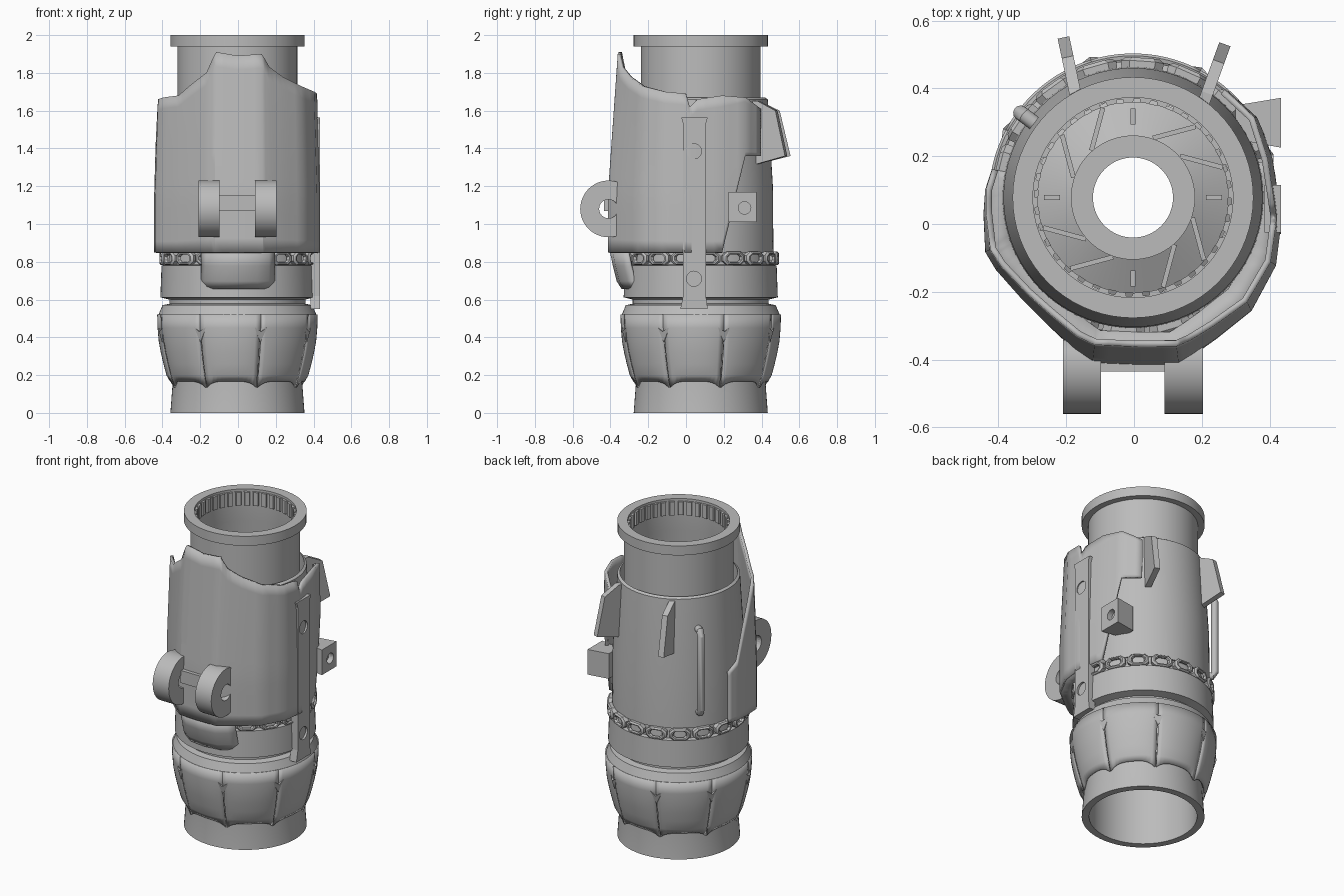
import bpy, bmesh, math
from math import sin, cos, pi, radians
from mathutils import Vector, Matrix

cube = bpy.data.objects.get("Cube")
if cube:
    bpy.data.objects.remove(cube, do_unlink=True)

CX, CY = -0.003, 0.078          # main axis
metal = bpy.data.materials.new("grey metal")
metal.use_nodes = True
GREY = (0.5, 0.5, 0.5, 1)
metal.diffuse_color = GREY
metal.node_tree.nodes["Principled BSDF"].inputs["Base Color"].default_value = GREY


def add(name, verts, faces, smooth=True):
    mesh = bpy.data.meshes.new(name)
    mesh.from_pydata([tuple(v) for v in verts], [], faces)
    bm = bmesh.new()
    bm.from_mesh(mesh)
    bmesh.ops.recalc_face_normals(bm, faces=bm.faces)
    bm.to_mesh(mesh)
    bm.free()
    ob = bpy.data.objects.new(name, mesh)
    bpy.context.collection.objects.link(ob)
    mesh.materials.append(metal)
    if smooth:
        bpy.ops.object.select_all(action='DESELECT')
        ob.select_set(True)
        bpy.context.view_layer.objects.active = ob
        bpy.ops.object.shade_smooth_by_angle(angle=radians(32))
    return ob


def grid(name, rows, thick=0.0, wrap_u=False, wrap_v=False):
    """Surface through rows of points, optionally thickened."""
    n, m = len(rows[0]), len(rows)
    faces = [(j * n + i, j * n + (i + 1) % n, (j + 1) % m * n + (i + 1) % n, (j + 1) % m * n + i)
             for j in range(m if wrap_v else m - 1) for i in range(n if wrap_u else n - 1)]
    ob = add(name, [p for r in rows for p in r], faces)
    if thick:
        mod = ob.modifiers.new("thickness", 'SOLIDIFY')
        mod.thickness, mod.offset = thick, 0
    return ob


def polar(r, a, z):
    return Vector((CX + r * cos(a), CY + r * sin(a), z))


def lathe(name, profile, steps=72):
    """Closed ring section of (radius, height) turned round the main axis."""
    return grid(name, [[polar(r, 2 * pi * i / steps, z) for i in range(steps)] for r, z in profile],
                wrap_u=True, wrap_v=True)


def prism(name, outline, offset, smooth=False):
    """Flat outline pushed along an offset vector."""
    n = len(outline)
    pts = [Vector(p) for p in outline]
    faces = [tuple(range(n)), tuple(range(2 * n - 1, n - 1, -1))]
    faces += [(i, (i + 1) % n, n + (i + 1) % n, n + i) for i in range(n)]
    return add(name, pts + [p + Vector(offset) for p in pts], faces, smooth)


def box(name, lo, hi):
    return prism(name, [(lo[0], lo[1], lo[2]), (hi[0], lo[1], lo[2]), (hi[0], hi[1], lo[2]),
                        (lo[0], hi[1], lo[2])], (0, 0, hi[2] - lo[2]))


def drill(ob, y, z, x0, x1, r):
    """Round hole along x, cut by a hidden rod."""
    rod = prism("hole_cutter", [(x0, y + r * cos(i * pi / 12), z + r * sin(i * pi / 12))
                                for i in range(24)], (x1 - x0, 0, 0))
    rod.hide_render = rod.hide_viewport = True
    rod.hide_set(True)
    mod = ob.modifiers.new("hole", 'BOOLEAN')
    mod.operation, mod.object, mod.solver = 'DIFFERENCE', rod, 'EXACT'


def lerp(a, b, t):
    return a + (b - a) * t


# Main tube: foot, core, groove, band, neck and top flange in one section
lathe("main_tube", [(.355, 0), (.343, .16), (.345, .22), (.36, .5), (.418, .52), (.397, .57),
                    (.36, .578), (.36, .6), (.408, .612), (.402, .78), (.38, .785), (.375, .86),
                    (.317, .87), (.317, 1.94), (.355, 1.94), (.355, 2), (.295, 2), (.295, 1.8),
                    (.312, 1.7), (.312, 0)])

# Toothed ring inside the flange
TEETH = 36
ring = []
for k in range(TEETH):
    for f, r in ((0, .281), (.55, .281), (.6, .291), (.95, .291)):
        ring.append((r, 2 * pi * (k + f) / TEETH))
grid("toothed_ring", [[polar(r if s else .3, a, z) for r, a in ring]
                      for s, z in ((0, 1.9), (1, 1.9), (1, 1.985), (0, 1.985))],
     wrap_u=True, wrap_v=True)

# Turbine inside the tube
Z0 = 1.0
lathe("turbine_hub", [(.118, Z0 - .1), (.118, Z0), (.183, Z0), (.183, Z0 - .02),
                      (.281, Z0 - .07), (.281, Z0 - .1)])
for k in range(12):
    a = radians(90 - 30 * k)
    if k % 3 == 0:
        p, q = polar(.215, a, Z0 - .08), polar(.262, a, Z0 - .08)
    else:
        p, q = polar(.185, a + .2, Z0 - .08), polar(.279, a - .2, Z0 - .08)
    w = Vector((p.y - q.y, q.x - p.x, 0)).normalized() * .007
    prism("turbine_vane", [p - w, q - w, q + w, p + w], (0, 0, .07))
lathe("turbine_mount", [(.279, Z0 - .08), (.313, Z0 - .1), (.313, Z0 - .11), (.279, Z0 - .1)], 8)

# Bulged petals with seams between them
PETALS, FIRST = 8, radians(17)
BULB = [(.352, .17), (.37, .2), (.386, .26), (.4, .32), (.411, .38), (.417, .45), (.419, .52)]
for k in range(PETALS):
    a0 = FIRST + k * 2 * pi / PETALS
    rows = []
    for j, (r, z) in enumerate(BULB):
        gap = .008 if z < .44 else 0
        row = []
        for i in range(13):
            t = i / 12
            edge = abs(2 * t - 1) ** 4
            row.append(polar(r - .006 * edge * (z < .44), lerp(a0 + gap, a0 + pi / 4 - gap, t),
                             z - (.035 * edge if j == 0 else 0)))
        rows.append(row)
    grid("bulb_petal", rows, .012)
    # Folded flap at the top of each seam
    prism("seam_flap", [polar(.41, a0 - .09, .455), polar(.422, a0, .43), polar(.41, a0 + .09, .455),
                        polar(.406, a0, .375)], (.012 * cos(a0), .012 * sin(a0), 0))

# Chain of eight-sided links under the sleeve
LINKS = 18
for k in range(LINKS):
    a = 2 * pi * (k + .3) / LINKS
    rows = []
    for scale, r in ((1, .37), (1, .405), (.8, .414), (.65, .412), (.55, .398)):
        rows.append([polar(r, a + .158 * scale * x, .818 + .036 * scale * z) for x, z in
                     ((1, .4), (.6, 1), (-.6, 1), (-1, .4), (-1, -.4), (-.6, -1), (.6, -1), (1, -.4))])
    grid("chain_link", rows, wrap_u=True)

# Rear sleeve
lathe("rear_sleeve", [(.385, .85), (.382, 1.2), (.355, 1.66), (.34, 1.67), (.345, 1.2), (.34, .85)])

# Front armour: x, y, bottom and top height along its outline
ARMOUR = [(.27, .39, 1.36, 1.61), (.36, .31, 1.36, 1.67), (.40, .19, .85, 1.68), (.42, .06, .85, 1.66),
          (.425, .02, .85, 1.62), (.425, 0, .85, 1.69), (.41, -.12, .85, 1.7), (.34, -.25, .85, 1.73),
          (.24, -.33, .85, 1.78), (.17, -.38, .85, 1.83), (.13, -.405, .85, 1.9), (0, -.405, .85, 1.89),
          (-.12, -.4, .85, 1.91), (-.17, -.365, .85, 1.8), (-.25, -.29, .85, 1.74),
          (-.32, -.22, .85, 1.68), (-.4, -.13, .85, 1.67), (-.43, -.08, .85, 1.66),
          (-.435, .03, .85, 1.42), (-.43, .1, .85, 1.22), (-.41, .16, .85, 1.17)]
columns = []
for a, b in zip(ARMOUR, ARMOUR[1:]):
    columns += [[lerp(p, q, t / 3) for p, q in zip(a, b)] for t in range(3)]
columns.append(ARMOUR[-1])
rows = []
for j in range(15):
    row = []
    for x, y, z0, z1 in columns:
        z = lerp(z0, z1, j / 14)
        lean = max(0, z - 1.15) / .75
        row.append((x * (1 - .05 * lean), y + max(0, -y) * .13 * lean, z))
    rows.append(row)
grid("front_armour", rows, .018)
# Inner lip closing the lower edge of the armour
lip = [c for c in columns if c[2] < .86]
grid("armour_lip", [[(CX + (x - CX) * s, CY + (y - CY) * s, .852) for x, y, _, _ in lip]
                    for s in (1, .82)], .01)
# Chin plate on the band below the armour
chin = []
for z, y in ((.66, -.335), (.7, -.36), (.78, -.38), (.852, -.395)):
    chin.append([(x, y + .09 * abs(x / .19) ** 3, z) for x in (-.19, -.16, -.1, 0, .1, .16, .19)])
grid("chin_plate", chin, .015)

# Front lugs with a cross block between them
for x in (-.21, .09):
    outline = []
    for i in range(48):
        a = 2 * pi * i / 48
        y = -.41 + .15 * cos(a)
        outline.append((x, y, 1.08 + .15 * sin(a)))
    # square the rear end off against the armour
    outline = [p for p in outline if p[1] < -.35]
    top = max((p for p in outline), key=lambda p: p[1] + p[2])
    low = max((p for p in outline), key=lambda p: p[1] - p[2])
    outline = sorted(outline, key=lambda p: (math.atan2(p[2] - 1.08, p[1] + .41)) % (2 * pi))
    outline = [(x, -.342, low[2])] + [(x, -.342, top[2])] + outline
    lug = prism("front_lug", outline, (.113, 0, 0), True)
    drill(lug, -.41, 1.08, x - .05, x + .16, .05)
box("lug_cross_block", (-.1, -.435, 1.07), (.1, -.38, 1.15))

# Left side bar with two bolt recesses
bar = prism("side_bar", [(.385, y, z) for y, z in
            ((-.03, .55), (.115, .55), (.105, .62), (.105, 1.53), (.115, 1.565), (-.025, 1.565),
             (-.015, 1.53), (-.015, .62))], (.048, 0, 0))
for z in (.71, 1.385):
    drill(bar, .042, z, .42, .5, .04)

# Left side block with a bolt hole
block = prism("side_block", [(.3, .25, 1.01), (.434, .225, 1.01), (.434, .372, 1.01), (.3, .35, 1.01)],
              (0, 0, .16))
drill(block, .31, 1.085, .4, .5, .033)

# Two rear fins
for bx, by, tx, ty in ((.21, .37, .268, .53), (-.17, .37, -.208, .55)):
    d = Vector((tx - bx, ty - by, 0))
    w = Vector((-d.y, d.x, 0)).normalized() * .035
    base = Vector((bx, by, 0)) - w / 2
    prism("rear_fin", [base + d * t + Vector((0, 0, z)) for t, z in
                       ((-.1, 1.31), (1, 1.36), (.68, 1.6), (.1, 1.65), (-.1, 1.65))], w)

# Rear right grab handle
a = radians(143)
path = [polar(r, a, z) for r, z in ((.35, .95), (.4, .95), (.415, .975), (.415, 1.445),
                                    (.4, 1.47), (.35, 1.47))]
side = Vector((-sin(a), cos(a), 0))
tube = []
for i, p in enumerate(path):
    t = (path[min(i + 1, 5)] - path[max(i - 1, 0)]).normalized()
    up = side.cross(t)
    tube.append([p + .022 * (side * cos(k * pi / 6) + up * sin(k * pi / 6)) for k in range(12)])
grid("grab_handle", tube, wrap_u=True)
